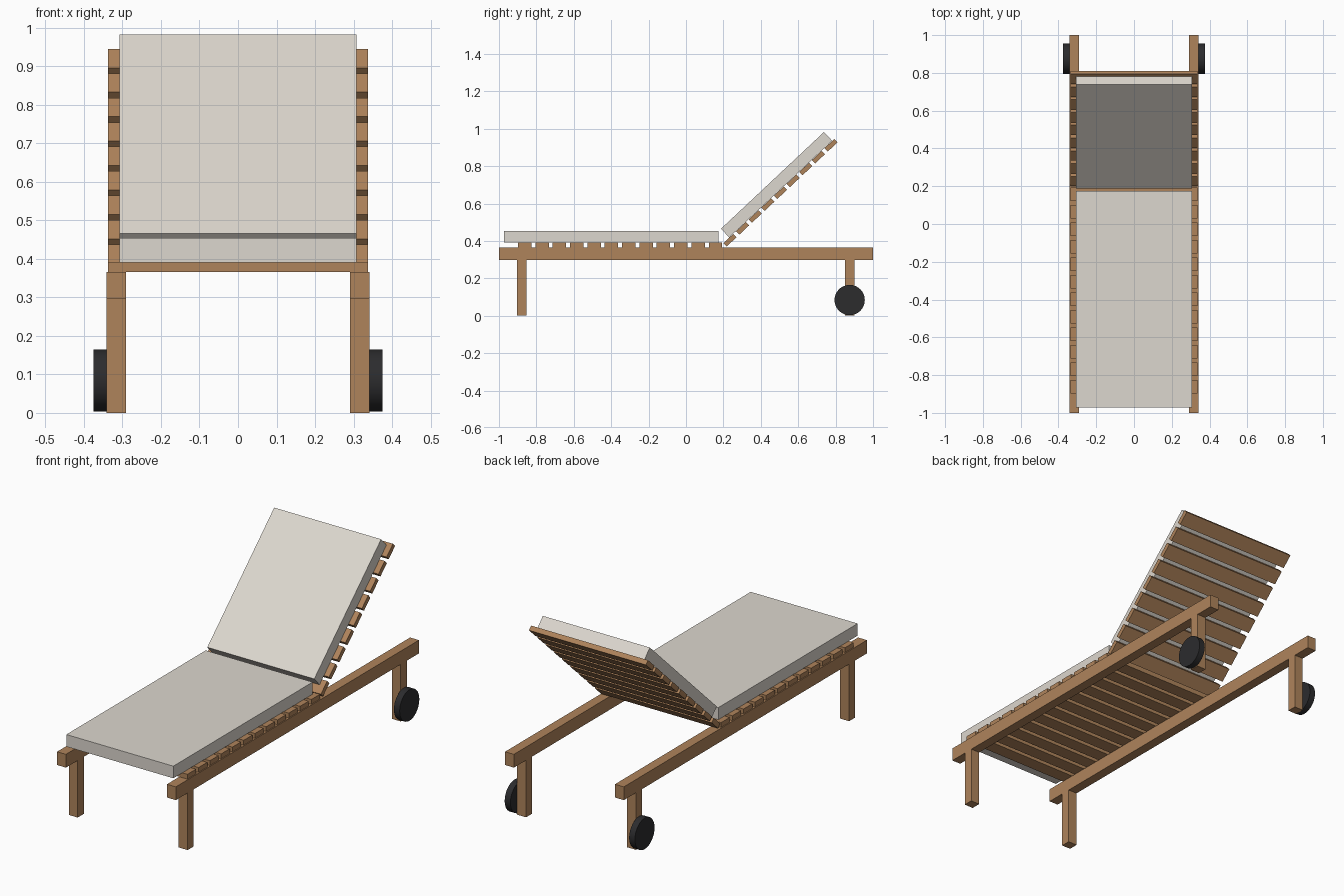
import bpy
from math import radians, pi
from mathutils import Matrix

cube = bpy.data.objects.get("Cube")
if cube:
    bpy.data.objects.remove(cube, do_unlink=True)


def material(name, rgb):
    mat = bpy.data.materials.new(name)
    mat.use_nodes = True
    mat.diffuse_color = (*rgb, 1)
    mat.node_tree.nodes["Principled BSDF"].inputs["Base Color"].default_value = (*rgb, 1)
    return mat


wood = material("warm wood", (0.43, 0.23, 0.105))
fabric = material("pale fabric", (0.72, 0.68, 0.62))
rubber = material("black rubber", (0.025, 0.025, 0.027))


def box(name, mat, x, y, z, tilt=0.0):
    """Box from (min, max) ranges, then tilted about the world x axis."""
    bpy.ops.mesh.primitive_cube_add(size=1)
    obj = bpy.context.object
    obj.name = name
    ranges = (x, y, z)
    centre = Matrix.Translation([(a + b) / 2 for a, b in ranges])
    scale = Matrix.Diagonal([b - a for a, b in ranges] + [1])
    obj.data.transform(centre @ scale)
    obj.data.transform(Matrix.Rotation(tilt, 4, "X"))
    obj.data.materials.append(mat)
    return obj


RECLINE = radians(43.2)
PITCH, SLAT_WIDTH, SLAT_THICK = 0.0927, 0.0715, 0.025
slat_x, cushion_x = (-0.337, 0.337), (-0.308, 0.308)

# Side rails, legs and rear wheels
for side, s in (("left", 1), ("right", -1)):
    span = sorted((s * 0.291, s * 0.342))
    box(f"{side}_rail", wood, span, (-1, 1), (0.297, 0.366))
    box(f"{side}_front_leg", wood, span, (-0.903, -0.853), (0, 0.297))
    box(f"{side}_rear_leg", wood, span, (0.85, 0.9), (0, 0.297))
    bpy.ops.mesh.primitive_cylinder_add(
        vertices=32, radius=0.081, depth=0.033,
        location=(s * 0.3585, 0.875, 0.084), rotation=(0, pi / 2, 0))
    wheel = bpy.context.object
    wheel.name = f"{side}_wheel"
    wheel.data.materials.append(rubber)
    bpy.ops.object.shade_smooth_by_angle(angle=radians(30))

# Flat seat slats lying across the rails
for i in range(12):
    y = -0.898 + i * PITCH
    box(f"seat_slat_{i + 1}", wood, slat_x, (y, y + SLAT_WIDTH), (0.366, 0.366 + SLAT_THICK))

# Reclined back slats
for i in range(9):
    y = 0.412 + i * PITCH
    box(f"back_slat_{i + 1}", wood, slat_x, (y, y + SLAT_WIDTH),
        (0.146 - SLAT_THICK, 0.146), RECLINE)

# Cushions
box("seat_cushion", fabric, cushion_x, (-0.972, 0.174), (0.391, 0.454))
box("back_cushion", fabric, cushion_x, (0.455, 1.21), (0.147, 0.211), RECLINE)
